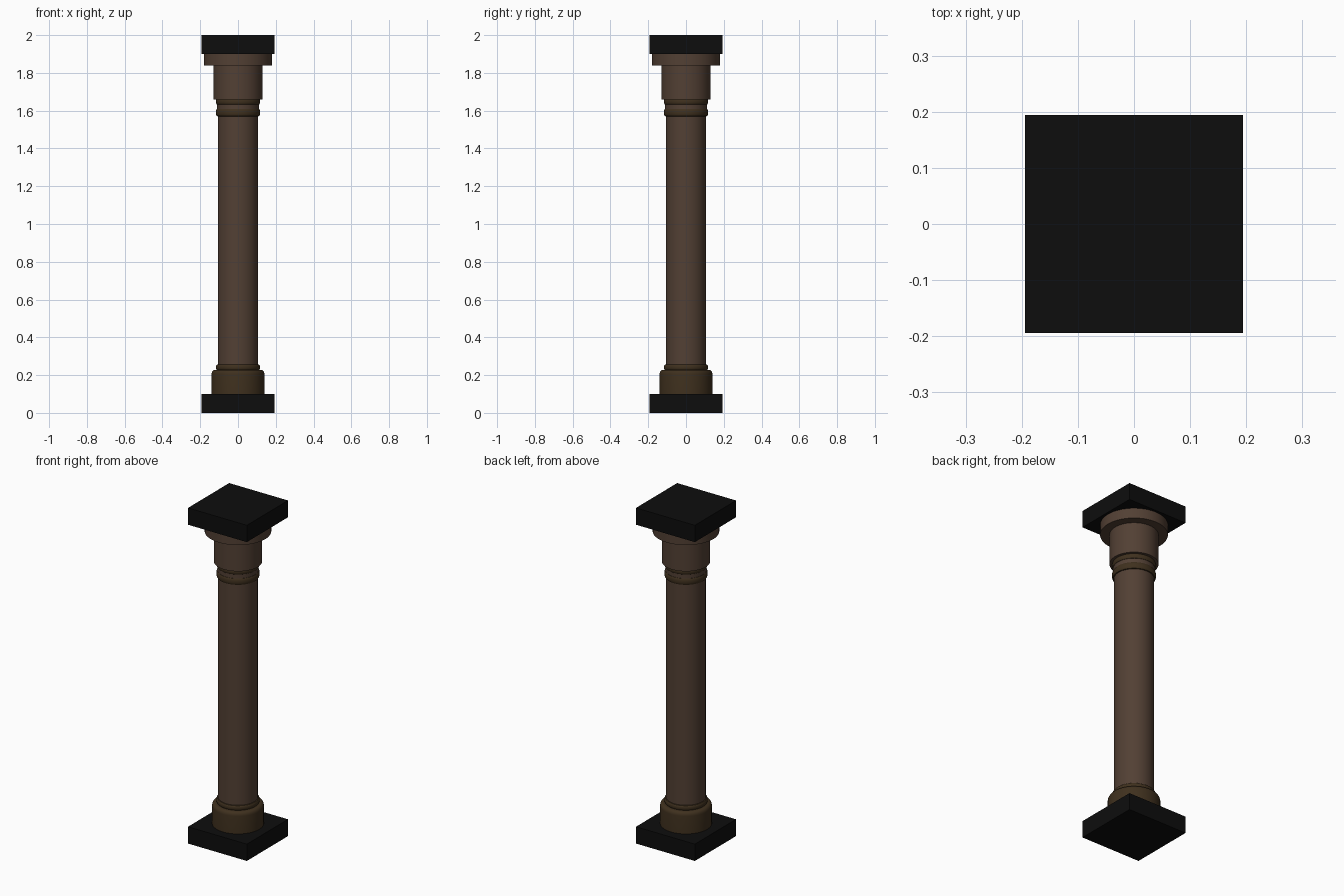
import bpy, bmesh, math

if "Cube" in bpy.data.objects:
    bpy.data.objects.remove(bpy.data.objects["Cube"])

SIDES = 48


def material(name, rgb):
    m = bpy.data.materials.new(name)
    m.diffuse_color = (*rgb, 1)
    m.use_nodes = True
    m.node_tree.nodes["Principled BSDF"].inputs["Base Color"].default_value = m.diffuse_color
    return m


black = material("black_stone", (0.004, 0.004, 0.004))
brown = material("brown_stone", (0.085, 0.051, 0.034))
dark_brown = material("dark_brown_stone", (0.05, 0.03, 0.013))


def finish(obj, name, mat):
    obj.name = name
    obj.data.materials.append(mat)
    return obj


def slab(name, z0, z1, half, mat):
    bpy.ops.mesh.primitive_cube_add(size=1, location=(0, 0, (z0 + z1) / 2))
    obj = finish(bpy.context.object, name, mat)
    obj.scale = (2 * half, 2 * half, z1 - z0)


def lathe(name, profile, mat):
    """Spin (radius, z) points around the z axis and cap both ends."""
    bm = bmesh.new()
    rings = []
    for r, z in profile:
        rings.append([bm.verts.new((r * math.cos(2 * math.pi * i / SIDES),
                                    r * math.sin(2 * math.pi * i / SIDES), z))
                      for i in range(SIDES)])
    for a, b in zip(rings, rings[1:]):
        for i in range(SIDES):
            j = (i + 1) % SIDES
            bm.faces.new((a[i], a[j], b[j], b[i]))
    bm.faces.new(rings[0][::-1])
    bm.faces.new(rings[-1])
    mesh = bpy.data.meshes.new(name)
    bm.to_mesh(mesh)
    bm.free()
    obj = finish(bpy.data.objects.new(name, mesh), name, mat)
    bpy.context.collection.objects.link(obj)
    bpy.ops.object.select_all(action='DESELECT')
    obj.select_set(True)
    bpy.context.view_layer.objects.active = obj
    bpy.ops.object.shade_smooth_by_angle(angle=math.radians(35))


def bead(r_in, r_out, z0, z1, steps=8):
    """Half-round moulding profile."""
    return [(r_in + (r_out - r_in) * math.sin(math.pi * k / steps) ** 0.6 if 0 < k < steps else r_in,
             (z0 + z1) / 2 - (z1 - z0) / 2 * math.cos(math.pi * k / steps))
            for k in range(steps + 1)]


# Square plinth and top slab
slab("plinth", 0, 0.10, 0.194, black)
slab("top_slab", 1.90, 2.0, 0.194, black)

# Round base with a rounded shoulder
shoulder = [(0.122 + 0.018 * math.cos(a * math.pi / 12),
             0.205 + 0.023 * math.sin(a * math.pi / 12)) for a in range(7)]
lathe("base_drum", [(0.14, 0.10)] + shoulder, dark_brown)

# Plain shaft
lathe("shaft", [(0.107, 0.22), (0.107, 1.67)], brown)

# Ring mouldings at the foot and neck
for name, z0, z1 in (("foot_ring", 0.226, 0.256),
                     ("lower_neck_ring", 1.57, 1.61),
                     ("upper_neck_ring", 1.632, 1.664)):
    lathe(name, bead(0.106, 0.117, z0, z1), dark_brown)
lathe("neck_band", [(0.111, 1.605), (0.111, 1.637)], brown)

# Capital: drum and wider round disc
lathe("capital_drum", [(0.13, 1.66), (0.13, 1.84)], brown)
lathe("capital_disc", [(0.18, 1.84), (0.18, 1.90)], brown)
